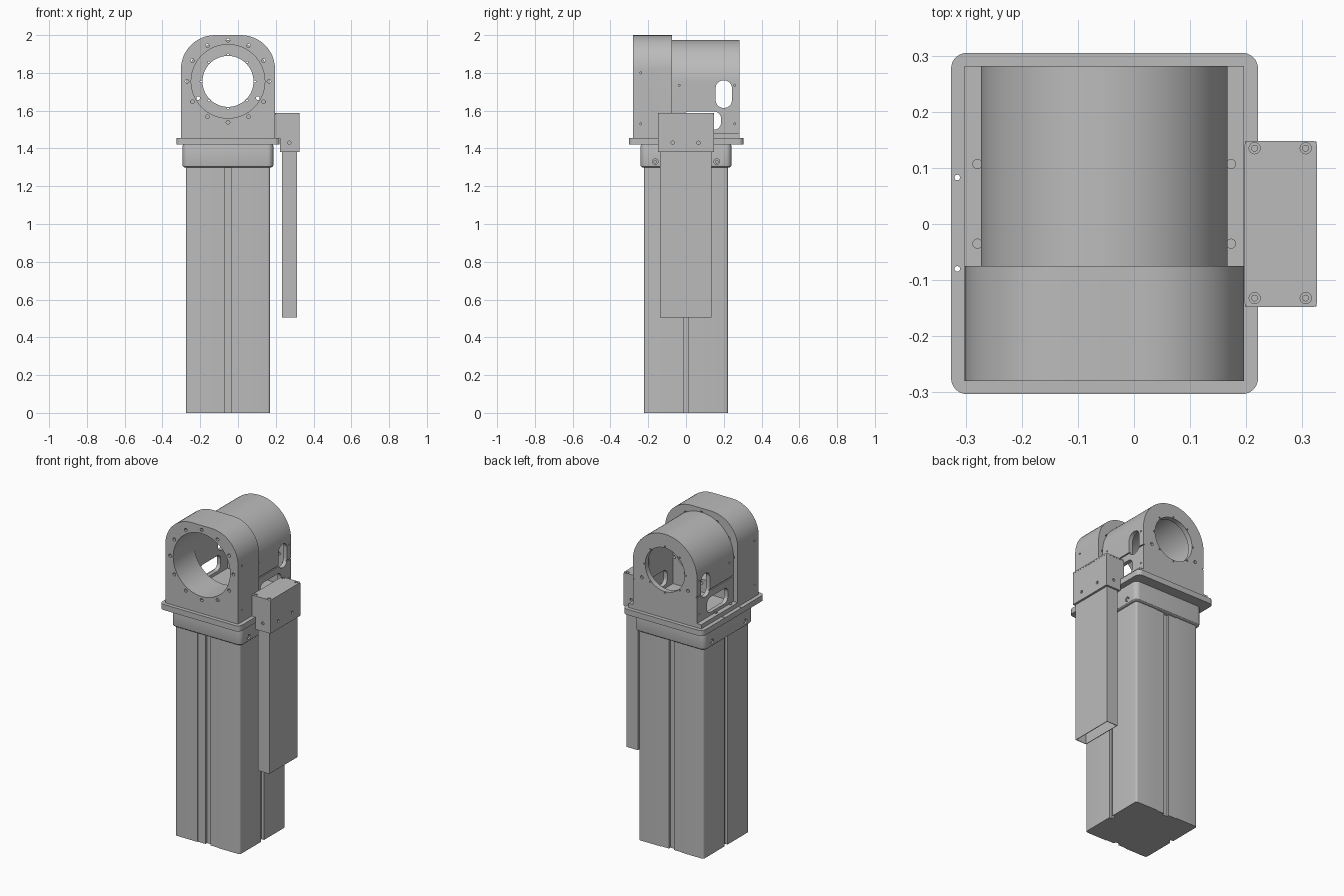
import bpy, bmesh, math
from mathutils import Vector

cube = bpy.data.objects.get("Cube")
if cube:
    bpy.data.objects.remove(cube, do_unlink=True)

CX = -0.053      # centre line of the main body
BORE_Z = 1.755   # height of the bore axis

grey = bpy.data.materials.new("machined_grey")
grey.use_nodes = True
grey.diffuse_color = (0.5, 0.5, 0.5, 1)
grey.node_tree.nodes["Principled BSDF"].inputs["Base Color"].default_value = (0.5, 0.5, 0.5, 1)


def rounded(u0, u1, v0, v1, top=0.0, bottom=None, n=12):
    """Rectangle outline with rounded top and bottom corners."""
    bottom = top if bottom is None else bottom
    pts = []
    corners = [(u1, v1, -1, -1, top, 0), (u0, v1, 1, -1, top, 90),
               (u0, v0, 1, 1, bottom, 180), (u1, v0, -1, 1, bottom, 270)]
    for u, v, su, sv, r, start in corners:
        steps = n if r else 0
        for i in range(steps + 1):
            a = math.radians(start + 90 * i / max(steps, 1))
            p = (u + su * r + r * math.cos(a), v + sv * r + r * math.sin(a))
            if not pts or math.dist(p, pts[-1]) > 1e-5:
                pts.append(p)
    if math.dist(pts[0], pts[-1]) < 1e-5:
        pts.pop()
    return pts


def circle(u, v, r, n=16):
    return [(u + r * math.cos(2 * math.pi * i / n), v + r * math.sin(2 * math.pi * i / n))
            for i in range(n)]


def prism(bm, axis, outline, a, b):
    """Extrude an outline along an axis from a to b."""
    place = {"x": lambda u, v, w: (w, u, v),
             "y": lambda u, v, w: (u, w, v),
             "z": lambda u, v, w: (u, v, w)}[axis]
    ends = [[bm.verts.new(Vector(place(u, v, w))) for u, v in outline] for w in (a, b)]
    bm.faces.new(ends[0])
    bm.faces.new(ends[1])
    for i in range(len(outline)):
        j = (i + 1) % len(outline)
        bm.faces.new((ends[0][i], ends[0][j], ends[1][j], ends[1][i]))


def part(name, *prisms):
    bm = bmesh.new()
    for p in prisms:
        prism(bm, *p)
    bmesh.ops.recalc_face_normals(bm, faces=bm.faces)
    mesh = bpy.data.meshes.new(name)
    bm.to_mesh(mesh)
    bm.free()
    mesh.materials.append(grey)
    obj = bpy.data.objects.new(name, mesh)
    bpy.context.collection.objects.link(obj)
    return obj


def activate(obj):
    bpy.ops.object.select_all(action="DESELECT")
    obj.select_set(True)
    bpy.context.view_layer.objects.active = obj


def cut(obj, *prisms):
    """Subtract a set of separate prisms from a part."""
    cutter = part("cutter", *prisms)
    mod = obj.modifiers.new("cut", "BOOLEAN")
    mod.operation, mod.solver, mod.object = "DIFFERENCE", "EXACT", cutter
    activate(obj)
    bpy.ops.object.modifier_apply(modifier=mod.name)
    bpy.data.objects.remove(cutter, do_unlink=True)


def bevel(obj, width):
    mod = obj.modifiers.new("bevel", "BEVEL")
    mod.width, mod.segments, mod.limit_method = width, 3, "ANGLE"
    mod.angle_limit = math.radians(60)
    activate(obj)
    bpy.ops.object.modifier_apply(modifier=mod.name)


def smooth(obj):
    activate(obj)
    bpy.ops.object.shade_smooth_by_angle(angle=math.radians(30))


def ring(count, radius, hole):
    """Outlines of a bolt circle around the bore axis."""
    return [circle(CX + radius * math.sin(2 * math.pi * i / count),
                   BORE_Z + radius * math.cos(2 * math.pi * i / count), hole, 12)
            for i in range(count)]


# Column with a shallow band on front and back and a slot on every face
H = 0.222
column = part("column", ("z", rounded(CX - H, CX + H, -H, H, 0.012, n=4), 0, 1.31))
for s in (-1, 1):
    band = sorted((s * (H - 0.004), s * (H + 0.05)))
    slot = sorted((s * (H - 0.018), s * (H + 0.05)))
    cut(column, ("y", rounded(CX - 0.07, CX + 0.07, -0.1, 1.4), *band))
    cut(column, ("y", rounded(CX - 0.017, CX + 0.017, -0.1, 1.4), *slot))
    cut(column, ("x", rounded(-0.014, 0.014, -0.1, 1.4), CX + slot[0], CX + slot[1]))

# Collar around the column top, with side screws
collar = part("collar", ("z", rounded(CX - 0.24, CX + 0.24, -0.24, 0.24, 0.03, n=6), 1.30, 1.425))
bevel(collar, 0.01)
screws = []
for s in (-1, 1):
    for y in (-0.163, 0.163):
        side = CX + s * 0.24
        cut(collar, ("x", circle(y, 1.33, 0.015), side - 0.012, side + 0.012))
        screws.append(("x", circle(y, 1.33, 0.009), *sorted((side - s * 0.014, side - s * 0.004))))
collar_screws = part("collar_screws", *screws)

# Mounting plate
plate = part("mounting_plate", ("z", rounded(-0.326, 0.221, -0.303, 0.305, 0.028, n=8), 1.42, 1.455))
cut(plate, *[("z", circle(-0.315, y, 0.005, 12), 1.4, 1.5) for y in (-0.08, 0.083)])

# Front housing with wide bore and bolt circle
front = part("front_housing", ("y", rounded(-0.302, 0.196, 1.455, 2.0, 0.18, 0), -0.28, -0.075))
cut(front, ("y", circle(CX, BORE_Z, 0.195, 64), -0.4, 0.1))
cut(front, *[("y", c, -0.4, 0.1) for c in ring(12, 0.217, 0.01)])
cut(front, *[("x", circle(-0.24, z, 0.005, 12), x - 0.012, x + 0.012)
             for z in (1.53, 1.8) for x in (-0.302, 0.196)])

# Rear housing: arched hollow shell with end wall, side windows and a thin groove
rear = part("rear_housing", ("y", rounded(CX - 0.22, CX + 0.22, 1.455, 1.975, 0.22, 0, n=24), -0.075, 0.282))
cut(rear, ("y", rounded(CX - 0.195, CX + 0.195, 1.48, 1.95, 0.195, 0, n=24), -0.2, 0.25))
cut(rear, ("y", circle(CX, BORE_Z, 0.135, 64), 0.1, 0.4))
cut(rear, *[("y", c, 0.1, 0.4) for c in ring(8, 0.143, 0.005)])
cut(rear, *[("y", circle(x, 1.666, 0.01, 12), 0.1, 0.4) for x in (CX - 0.158, CX + 0.158)])
cut(rear, ("x", rounded(0.157, 0.243, 1.615, 1.76, 0.04), -0.5, 0.5),
    ("x", rounded(-0.02, 0.185, 1.50, 1.595, 0.035), -0.5, 0.5))
for s in (-1, 1):
    wall = CX + s * 0.22
    cut(rear, ("x", rounded(-0.2, 0.4, 1.637, 1.644), wall - 0.007, wall + 0.007))
    cut(rear, *[("x", circle(y, z, 0.005, 12), wall - 0.01, wall + 0.01)
                for y, z in ((-0.035, 1.735), (0.258, 1.735), (0.258, 1.53))])

# Rear foot with bolts
foot = part("rear_foot", ("z", rounded(-0.302, 0.196, -0.075, 0.282), 1.452, 1.481))
foot_bolts = part("foot_bolts", *[("z", circle(CX + s * 0.226, y, 0.009), 1.478, 1.487)
                                  for s in (-1, 1) for y in (-0.035, 0.107)])

# Side box that steps over the mounting plate, with lid and screws
junction = part("side_box", ("y", [(0.198, 1.58), (0.325, 1.58), (0.325, 1.38),
                                   (0.222, 1.38), (0.222, 1.455), (0.198, 1.455)], -0.147, 0.147))
lid = part("side_box_lid", ("z", rounded(0.197, 0.326, -0.148, 0.148, 0.008, n=4), 1.579, 1.587))
spots = [(x, y) for x in (0.215, 0.306) for y in (-0.132, 0.135)]
cut(lid, *[("z", circle(x, y, 0.01), 1.5, 1.6) for x, y in spots])
lid_screws = part("lid_screws", *[("z", circle(x, y, 0.006), 1.575, 1.585) for x, y in spots])
cut(junction, *[("x", circle(y, 1.43, 0.009), 0.317, 0.34) for y in (-0.07, 0.066)])
cut(junction, *[("y", circle(0.272, 1.43, 0.009), s * 0.147 - 0.008, s * 0.147 + 0.008) for s in (-1, 1)])

# Hollow cable duct below the side box, open at the bottom
duct = part("cable_duct", ("z", rounded(0.234, 0.312, -0.138, 0.136), 0.505, 1.385))
cut(duct, ("z", rounded(0.238, 0.308, -0.134, 0.132), 0.4, 1.37))

for obj in (column, collar, collar_screws, plate, front, rear, foot, foot_bolts,
            junction, lid, lid_screws, duct):
    smooth(obj)
